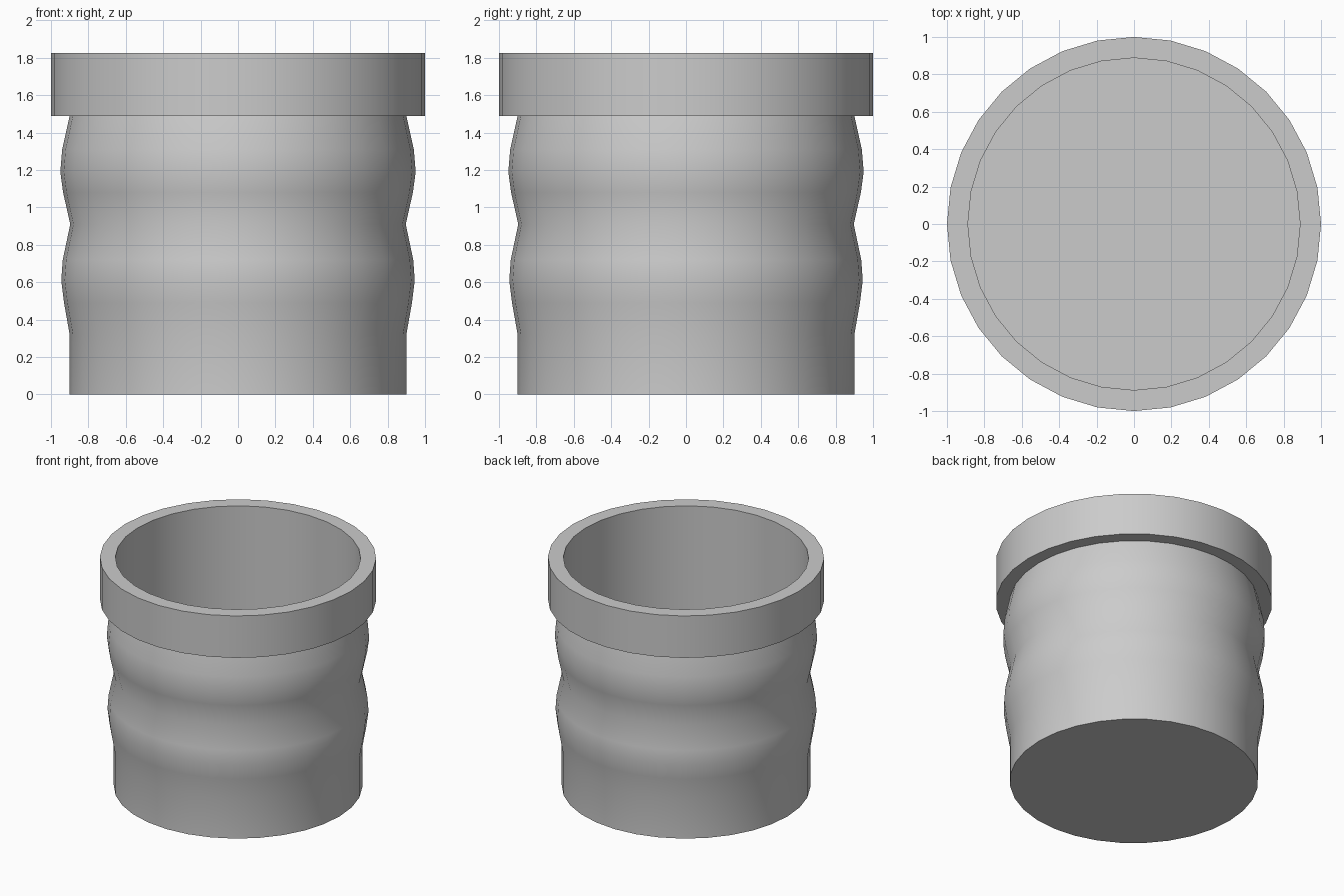
import bpy, bmesh, math

if "Cube" in bpy.data.objects:
    bpy.data.objects.remove(bpy.data.objects["Cube"])

SIDES = 32


def lathe(name, profile, closed=False):
    """Spin a (radius, z) profile round the z axis."""
    bm = bmesh.new()
    rings = []
    for r, z in profile:
        if r == 0:
            rings.append([bm.verts.new((0, 0, z))] * SIDES)
        else:
            rings.append([bm.verts.new((r * math.cos(2 * math.pi * i / SIDES),
                                        r * math.sin(2 * math.pi * i / SIDES), z))
                          for i in range(SIDES)])
    pairs = list(zip(rings, rings[1:]))
    if closed:
        pairs.append((rings[-1], rings[0]))
    for a, b in pairs:
        for i in range(SIDES):
            j = (i + 1) % SIDES
            corners = list(dict.fromkeys([a[i], a[j], b[j], b[i]]))
            bm.faces.new(corners)
    bmesh.ops.recalc_face_normals(bm, faces=bm.faces)
    mesh = bpy.data.meshes.new(name)
    bm.to_mesh(mesh)
    bm.free()
    obj = bpy.data.objects.new(name, mesh)
    bpy.context.collection.objects.link(obj)
    bpy.ops.object.select_all(action='DESELECT')
    obj.select_set(True)
    bpy.context.view_layer.objects.active = obj
    bpy.ops.object.shade_smooth_by_angle(angle=math.radians(40))
    return obj


# Pot: bulging outer wall, broad rim band, straight inner wall and thin floor
lathe("pot", [
    (0, 0), (0.9, 0), (0.9, 0.32),
    (0.93, 0.49), (0.945, 0.61), (0.937, 0.72), (0.897, 0.91),
    (0.935, 1.08), (0.95, 1.19), (0.94, 1.31), (0.9, 1.49),
    (1.0, 1.49), (1.0, 1.825), (0.888, 1.825),
    (0.888, 0.02), (0, 0.02),
])
